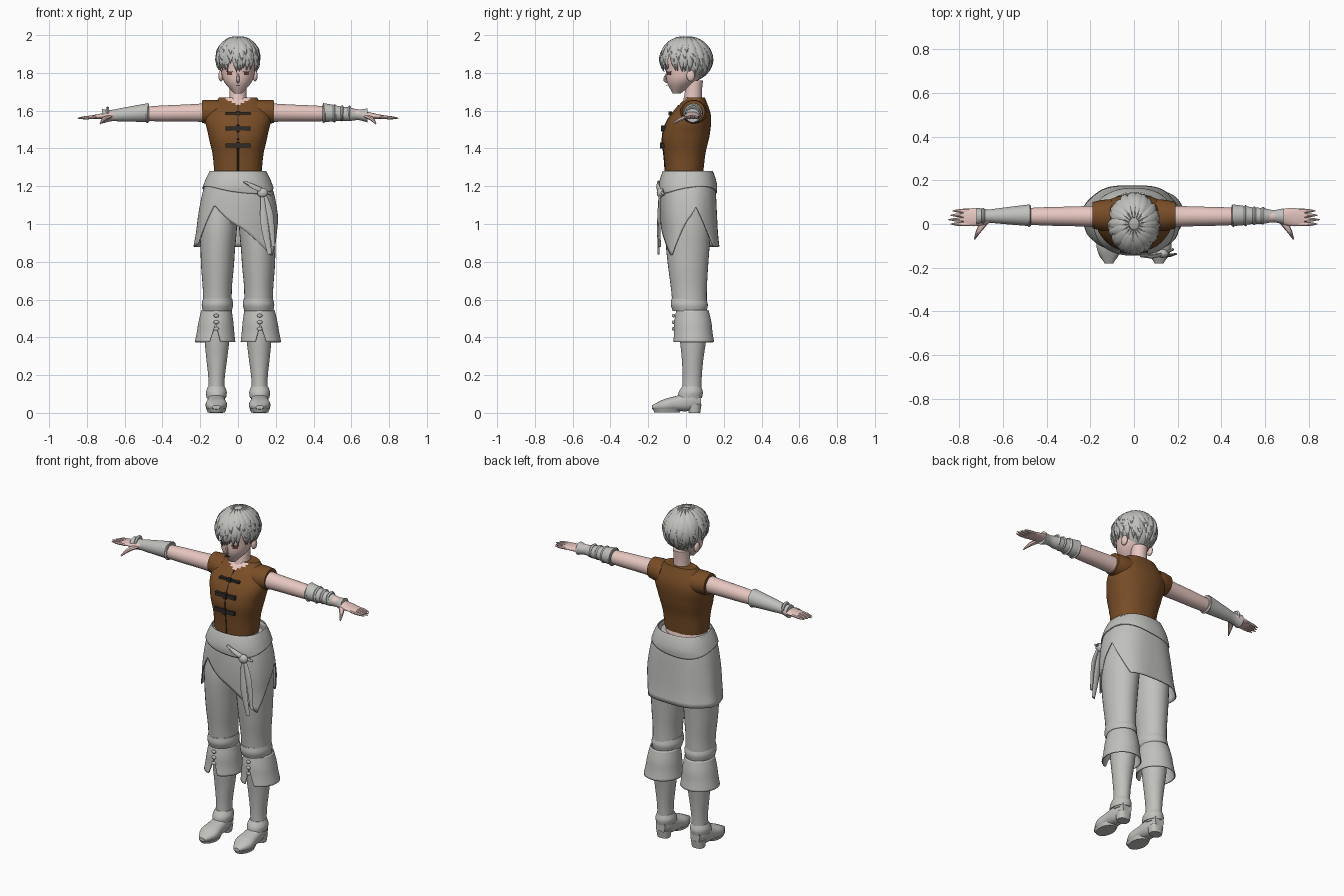
import bpy, bmesh, math, random
from mathutils import Vector

random.seed(4)
default_cube = bpy.data.objects.get("Cube")
if default_cube:
    bpy.data.objects.remove(default_cube)


def material(name, colour):
    mat = bpy.data.materials.new(name)
    mat.use_nodes = True
    mat.diffuse_color = (*colour, 1)
    mat.node_tree.nodes["Principled BSDF"].inputs["Base Color"].default_value = (*colour, 1)
    return mat


SKIN = material("skin", (.8, .57, .53))
CLOTH = material("pale grey cloth", (.53, .53, .51))
LEATHER = material("brown leather", (.19, .075, .02))
DARK = material("dark trim", (.03, .025, .02))
EYE = material("red brown eye", (.16, .05, .04))
smooth_parts = []


def sample(values, t):
    """Smooth curve through evenly spaced numbers or points."""
    if len(values) == 1:
        return values[0]
    last = len(values) - 1
    x = min(max(t, 0), 1) * last
    i = min(int(x), last - 1)
    b, c = values[i], values[i + 1]
    a = values[i - 1] if i > 0 else b * 2 - c
    d = values[i + 2] if i + 2 <= last else c * 2 - b
    t = x - i
    return b + (c - a) * (t / 2) + (a * 2 - b * 5 + c * 4 - d) * (t * t / 2) + (b * 3 - a - c * 3 + d) * (t ** 3 / 2)


def bent(value, power):
    return math.copysign(abs(value) ** power, value)


def ring(centre, u, v, sides, power=1):
    angles = [math.tau * i / sides - math.pi for i in range(sides)]
    return [centre + u * bent(math.cos(a), power) + v * bent(math.sin(a), power) for a in angles]


def build(name, strands, mat, caps=True):
    """Skin one or more lists of rings into a single object."""
    bm = bmesh.new()
    for rings in strands:
        loops = [[bm.verts.new(p) for p in points] for points in rings]
        for lower, upper in zip(loops, loops[1:]):
            for i in range(len(lower)):
                bm.faces.new((lower[i - 1], lower[i], upper[i], upper[i - 1]))
        if caps:
            bm.faces.new(loops[0])
            bm.faces.new(loops[-1])
    bmesh.ops.recalc_face_normals(bm, faces=bm.faces)
    mesh = bpy.data.meshes.new(name)
    bm.to_mesh(mesh)
    bm.free()
    mesh.materials.append(mat)
    ob = bpy.data.objects.new(name, mesh)
    bpy.context.collection.objects.link(ob)
    smooth_parts.append(ob)
    return ob


def mirrored(path, side):
    return [Vector((x * side, y, z)) for x, y, z in path]


def tube(name, path, wide, deep, mat, side=1, power=1, sides=32, steps=16):
    """Loft along a path with evenly spaced widths and depths."""
    path = mirrored(path, side)
    run = path[-1] - path[0]
    main = max(range(3), key=lambda i: abs(run[i]))
    u, v = [Vector([float(i == axis) for i in range(3)]) for axis in range(3) if axis != main]
    rings = []
    for k in range(steps + 1):
        t = k / steps
        rings.append(ring(sample(path, t), u * sample(wide, t), v * sample(deep, t), sides, power))
    return build(name, [rings], mat)


def drape(name, path, wide, deep, hem, mat, side=1, power=1, ripple=0, rows=16, sides=120):
    """Open cloth hanging down a path to a lower edge set by angle."""
    path = mirrored(path, side)
    top, drop = path[0].z, path[0].z - path[-1].z
    rings = []
    for k in range(rows + 1):
        points = []
        for i in range(sides):
            a = math.tau * i / sides - math.pi
            z = top + (hem(math.degrees(a)) - top) * k / rows
            t = (top - z) / drop
            centre = sample(path, t)
            wave = 1 + ripple * math.sin(a * 7) * k / rows
            points.append(Vector((centre.x + wave * sample(wide, t) * bent(math.cos(a), power),
                                  centre.y + wave * sample(deep, t) * bent(math.sin(a), power), z)))
        rings.append(points)
    ob = build(name, [rings], mat, caps=False)
    ob.modifiers.new("thickness", "SOLIDIFY").thickness = .006


def strand(path, wide, thick, centre, side=1, sides=8, steps=10):
    """Rings of a flattened strip that faces away from a centre."""
    path, centre = mirrored(path, side), Vector(centre)
    points = [sample(path, k / steps) for k in range(steps + 1)]
    rings = []
    for k, p in enumerate(points):
        along = (points[min(k + 1, steps)] - points[max(k - 1, 0)]).normalized()
        out = p - centre
        out = (out - along * out.dot(along)).normalized()
        w = max(sample(wide, k / steps), .001)
        rings.append(ring(p, along.cross(out) * w, out * min(thick, w), sides))
    return rings


def finish(name, size, mat, turn=0):
    ob = bpy.context.object
    ob.name, ob.scale, ob.rotation_euler.z = name, size, turn
    ob.data.materials.append(mat)
    return ob


def ball(name, place, size, mat):
    bpy.ops.mesh.primitive_uv_sphere_add(segments=24, ring_count=12, radius=1, location=place)
    smooth_parts.append(finish(name, size, mat))


def box(name, place, size, mat, turn=0):
    bpy.ops.mesh.primitive_cube_add(size=1, location=place)
    finish(name, size, mat, turn)


# Head and face
tube("head", [(0, -.05, 1.69), (0, 0, 1.82), (0, 0, 1.95)],
     [.02, .075, .09, .09, .05], [.02, .08, .105, .105, .06], SKIN)
tube("neck", [(0, .03, 1.6), (0, .045, 1.76)], [.08, .05, .045, .045], [.06, .05, .045, .045], SKIN)
build("nose", [strand([(0, -.1, 1.8), (0, -.112, 1.765), (0, -.095, 1.75)],
                      [.004, .009, .006], .008, (0, 0, 1.77))], SKIN)
box("mouth", (0, -.102, 1.735), (.022, .008, .004), DARK)
for side in (1, -1):
    box("eye", (side * .043, -.088, 1.796), (.032, .009, .016), EYE, side * .6)
    box("eyelash", (side * .044, -.089, 1.806), (.04, .009, .005), DARK, side * .6)
    ball("ear", (side * .09, .025, 1.785), (.014, .022, .03), SKIN)

# Hair: a cap covered with three layers of tapered locks
crown = Vector((0, 0, 1.87))
ball("hair_cap", (0, .02, 1.87), (.105, .11, .12), CLOTH)
locks = []
for layer, count in enumerate((34, 26, 18)):
    for i in range(count):
        start = math.tau * (i + layer / 3) / count
        end = -.48 - .47 * max(0, math.sin(start)) + layer * .35 + random.uniform(-.1, .1)
        drift = random.uniform(-.1, .4)
        path = []
        for t in (0, .2, .4, .6, .8, 1):
            around, rise = start + drift * t, 1.36 + (end - 1.36) * t
            grow = .955 + layer * .018 + .05 * t * t
            path.append(crown + grow * Vector((.114 * math.cos(around) * math.cos(rise),
                                               .136 * math.sin(around) * math.cos(rise),
                                               .122 * math.sin(rise))))
        locks.append(strand(path, [.005, .02, .02, .001], .007, crown, sides=6))
build("hair_locks", locks, CLOTH)

# Sleeveless vest with an open neck
vest_path = [(0, -.01, 1.27), (0, 0, 1.47), (0, .05, 1.67)]
vest_depth = [.1, .11, .125, .11, .05]
vest = tube("vest", vest_path, [.125, .135, .157, .17, .1], vest_depth, LEATHER, power=.88, sides=80, steps=40)
vest.data.materials.append(SKIN)
for face in vest.data.polygons:
    x, y, z = face.center
    if y < .03 and abs(x) < .065 and z > 1.628 + abs(x) / 2:
        face.material_index = 1
tube("waist", [(0, 0, 1.2), (0, -.01, 1.3)], [.125, .115], [.105, .095], SKIN)


def vest_front(z):
    t = (z - vest_path[0][2]) / .4
    return sample(mirrored(vest_path, 1), t).y - sample(vest_depth, t)


for z, height in [(1.585, .012), (1.505, .022), (1.415, .022)]:
    box("vest_clasp", (0, vest_front(z), z), (.13, .018, height), DARK)
    box("clasp_toggle", (0, vest_front(z) - .006, z), (.022, .018, height + .01), DARK)
seam = [(0, vest_front(z), z) for z in (1.27, 1.36, 1.45, 1.54, 1.63)]
build("vest_seam", [strand(seam, [.004], .003, (0, .2, 1.45))], DARK)

# Arms, hands and sleeve edges
for side in (1, -1):
    tube("armhole", [(.1, .04, 1.59), (.19, .04, 1.595)], [.072, .07, .06], [.066, .064, .06], LEATHER, side)
    arm = [.05, .045, .042, .035, .025]
    tube("arm", [(.15, .035, 1.59), (.66, .035, 1.58)], arm, arm, SKIN, side)
    tube("palm", [(.63, .035, 1.58), (.78, .03, 1.565)], [.02, .035, .042, .035], [.022, .02, .014, .009], SKIN, side)
    digits = [strand([(.68, .015, 1.57), (.71, -.03, 1.555), (.73, -.07, 1.53)],
                     [.018, .012, .003], .011, (side * .7, 0, 1), side)]
    for i in range(4):
        y, reach = .06 - .02 * i, .85 - .01 * abs(i - 2)
        digits.append(strand([(.75, y, 1.567), (reach, y, 1.56)], [.01, .01, .008, .002], .009, (side * .8, y, 1), side))
    build("fingers", digits, SKIN)

# Different forearm guards on each side
guard = [.05, .045, .04, .035, .03, .038]
tube("right_bracer", [(-.475, .04, 1.59), (-.72, .035, 1.57)], guard, guard, CLOTH)
guard = [.05, .045, .038, .036, .028, .037]
tube("left_bracer", [(.45, .04, 1.59), (.685, .035, 1.575)], guard, guard, CLOTH)
for x, radius in [(.455, .052), (.51, .049), (.55, .043), (.59, .041), (-.48, .052), (-.69, .036)]:
    band = [radius - .006, radius, radius - .006]
    tube("bracer_band", [(x - .008, .038, 1.586), (x + .008, .038, 1.586)], band, band, CLOTH, steps=4)

# Wrapped skirt, sash and knot
skirt_hem = [(-180, .88), (-155, .89), (-125, 1.1), (-40, .83), (12, 1.09), (50, .88), (180, .88)]


def skirt_edge(angle):
    for (a, low), (b, high) in zip(skirt_hem, skirt_hem[1:]):
        if angle <= b:
            return low + (high - low) * (angle - a) / (b - a)


tube("trouser_hips", [(0, .02, 1), (0, 0, 1.25)], [.13, .18, .165, .145], [.1, .125, .125, .12], CLOTH)
drape("wrapped_skirt", [(0, .01, 1.27), (0, .015, 1.05), (-.01, .03, .83)], [.155, .19, .21, .22, .235],
      [.135, .147, .15, .15, .155], skirt_edge, CLOTH, power=.85, ripple=.012)
drape("waist_sash", [(0, .01, 1.28), (0, .01, 1.16)], [.15, .17, .185, .198], [.133, .147, .155, .153],
      lambda angle: 1.18 + .02 * math.sin(math.radians(angle * 2 + 40)), CLOTH, power=.87)
ball("sash_knot", (.13, -.135, 1.165), (.028, .02, .026), CLOTH)
behind = (.1, .2, 1)
build("sash_tails", [
    strand([(.13, -.14, 1.16), (.14, -.148, 1), (.168, -.145, .84)], [.01, .02, .012], .005, behind),
    strand([(.14, -.138, 1.16), (.17, -.142, 1.05), (.188, -.138, .88)], [.01, .017, .01], .005, behind),
    strand([(.03, -.146, 1.225), (.1, -.147, 1.19), (.18, -.115, 1.155)], [.006, .014, .006], .007, behind)], CLOTH)

# Legs and boots
for side in (1, -1):
    tube("trouser_leg", [(.1, .01, 1.1), (.108, .01, .82), (.11, .02, .55)], [.09, .098, .092, .086, .077, .077],
         [.11, .12, .115, .105, .095, .09], CLOTH, side)
    tube("trouser_hem", [(.108, .015, .605), (.11, .02, .54)], [.077, .083, .077], [.092, .098, .09], CLOTH, side)
    drape("boot_cuff", [(.114, .034, .545), (.122, .04, .36)], [.08, .092, .1, .11], [.085, .098, .103, .112],
          lambda angle: .375 + .1 * max(0, 1 - abs(angle + 90) / 16), CLOTH, side)
    for z in (.445, .48, .515):
        ball("cuff_lace", (side * .115, -.066, z), (.014, .008, .01), CLOTH)
    tube("boot_shaft", [(.115, .03, .07), (.11, .04, .5)], [.046, .043, .055, .066, .07],
         [.05, .05, .057, .07, .075], CLOTH, side)
    tube("boot_foot", [(.115, -.18, .03), (.115, -.05, .05), (.115, .08, .07)], [.02, .055, .05, .045, .03],
         [.01, .033, .04, .05, .035], CLOTH, side, power=.85)
    tube("boot_ankle_flap", [(.115, .02, .08), (.114, .03, .14)], [.052, .055, .045], [.065, .064, .05], CLOTH, side)
    tube("boot_sole", [(.115, -.1, .003), (.115, -.1, .022)], [.045, .054], [.068, .077], CLOTH, side, steps=2)
    tube("boot_heel", [(.115, .045, 0), (.115, .045, .045)], [.036, .042], [.03, .037], CLOTH, side, power=.8, steps=2)

# Smooth shading with sharp rims
bpy.ops.object.select_all(action="DESELECT")
for ob in smooth_parts:
    ob.select_set(True)
bpy.context.view_layer.objects.active = smooth_parts[0]
bpy.ops.object.shade_smooth_by_angle(angle=math.radians(42))
